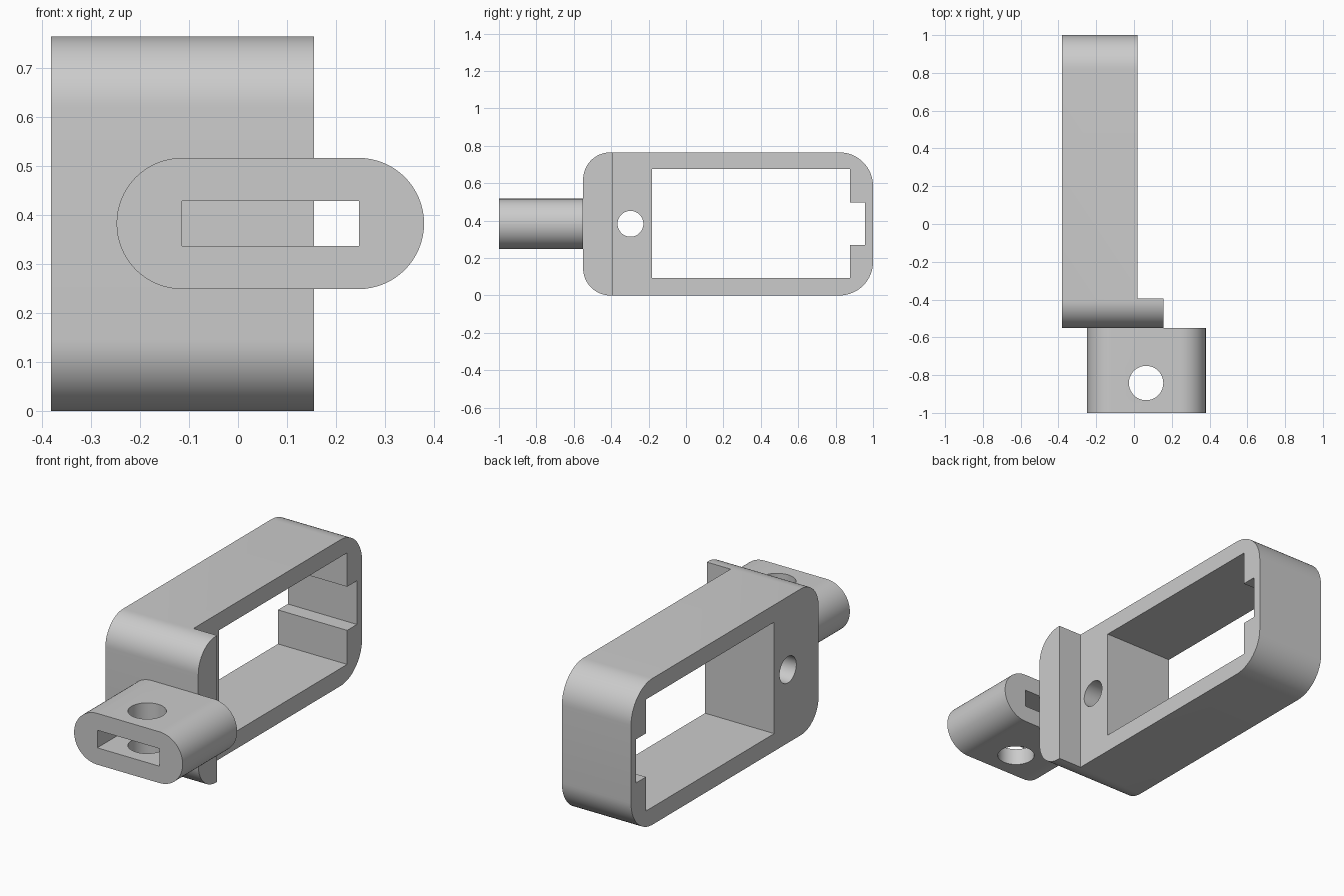
import bpy, bmesh, math
from mathutils import Vector

cube = bpy.data.objects.get("Cube")
if cube:
    bpy.data.objects.remove(cube, do_unlink=True)

grey = bpy.data.materials.new("plain grey")
grey.use_nodes = True
grey.diffuse_color = (0.6, 0.6, 0.6, 1)
grey.node_tree.nodes["Principled BSDF"].inputs["Base Color"].default_value = (0.6, 0.6, 0.6, 1)


def rounded(u0, u1, v0, v1, r_low, r_high, steps=16):
    """Rectangle outline with one corner radius at the u0 end and one at u1."""
    corners = [(u1, v1, r_high, 0), (u0, v1, r_low, 90),
               (u0, v0, r_low, 180), (u1, v0, r_high, 270)]
    pts = []
    for u, v, r, start in corners:
        cu = u - r if u == u1 else u + r
        cv = v - r if v == v1 else v + r
        for i in range(steps + 1 if r else 1):
            a = math.radians(start + 90 * i / steps)
            pts.append((cu + r * math.cos(a), cv + r * math.sin(a)))
    return pts


def circle(u, v, r, n=64):
    return [(u + r * math.cos(math.tau * i / n), v + r * math.sin(math.tau * i / n))
            for i in range(n)]


def prism(name, outline, axis, start, end):
    """Extrude a 2D outline along x (y,z), y (x,z) or z (x,y)."""
    place = {"x": lambda u, v: (start, u, v),
             "y": lambda u, v: (u, start, v),
             "z": lambda u, v: (u, v, start)}[axis]
    bm = bmesh.new()
    face = bm.faces.new([bm.verts.new(place(u, v)) for u, v in outline])
    ext = bmesh.ops.extrude_face_region(bm, geom=[face])
    shift = Vector([end - start if a == axis else 0 for a in "xyz"])
    bmesh.ops.translate(bm, vec=shift,
                        verts=[g for g in ext["geom"] if isinstance(g, bmesh.types.BMVert)])
    bmesh.ops.remove_doubles(bm, verts=bm.verts, dist=1e-5)
    bmesh.ops.recalc_face_normals(bm, faces=bm.faces)
    mesh = bpy.data.meshes.new(name)
    bm.to_mesh(mesh)
    bm.free()
    mesh.materials.append(grey)
    obj = bpy.data.objects.new(name, mesh)
    bpy.context.collection.objects.link(obj)
    return obj


def finish(obj, cutters):
    """Cut the openings, then smooth the rounded sides."""
    bpy.ops.object.select_all(action="DESELECT")
    bpy.context.view_layer.objects.active = obj
    obj.select_set(True)
    for cutter in cutters:
        mod = obj.modifiers.new("cut", "BOOLEAN")
        mod.operation, mod.solver, mod.object = "DIFFERENCE", "EXACT", cutter
        bpy.ops.object.modifier_apply(modifier=mod.name)
        bpy.data.objects.remove(cutter, do_unlink=True)
    bpy.ops.object.shade_smooth_by_angle(angle=math.radians(30))


# Frame with a wider front flange, a notched window and a side hole
frame = prism("frame", rounded(-0.55, 1.0, 0, 0.765, 0.145, 0.18), "x", -0.382, 0.155)
window = [(-0.183, 0.092), (0.876, 0.092), (0.876, 0.27), (0.957, 0.27),
          (0.957, 0.498), (0.876, 0.498), (0.876, 0.675), (-0.183, 0.675)]
finish(frame, [
    prism("flange_trim", rounded(-0.394, 1.2, -0.2, 1, 0, 0), "x", 0.018, 0.4),
    prism("window_cutter", window, "x", -0.6, 0.6),
    prism("side_hole_cutter", circle(-0.297, 0.383, 0.069), "x", -0.6, 0.6),
])

# Rounded lug on the front, with a flat slot and a vertical hole
lug = prism("lug", rounded(-0.248, 0.38, 0.249, 0.517, 0.1339, 0.1339), "y", -1.0, -0.55)
finish(lug, [
    prism("slot_cutter", rounded(-0.114, 0.247, 0.337, 0.429, 0, 0), "y", -1.1, -0.5),
    prism("lug_hole_cutter", circle(0.064, -0.842, 0.091), "z", 0.1, 0.7),
])
